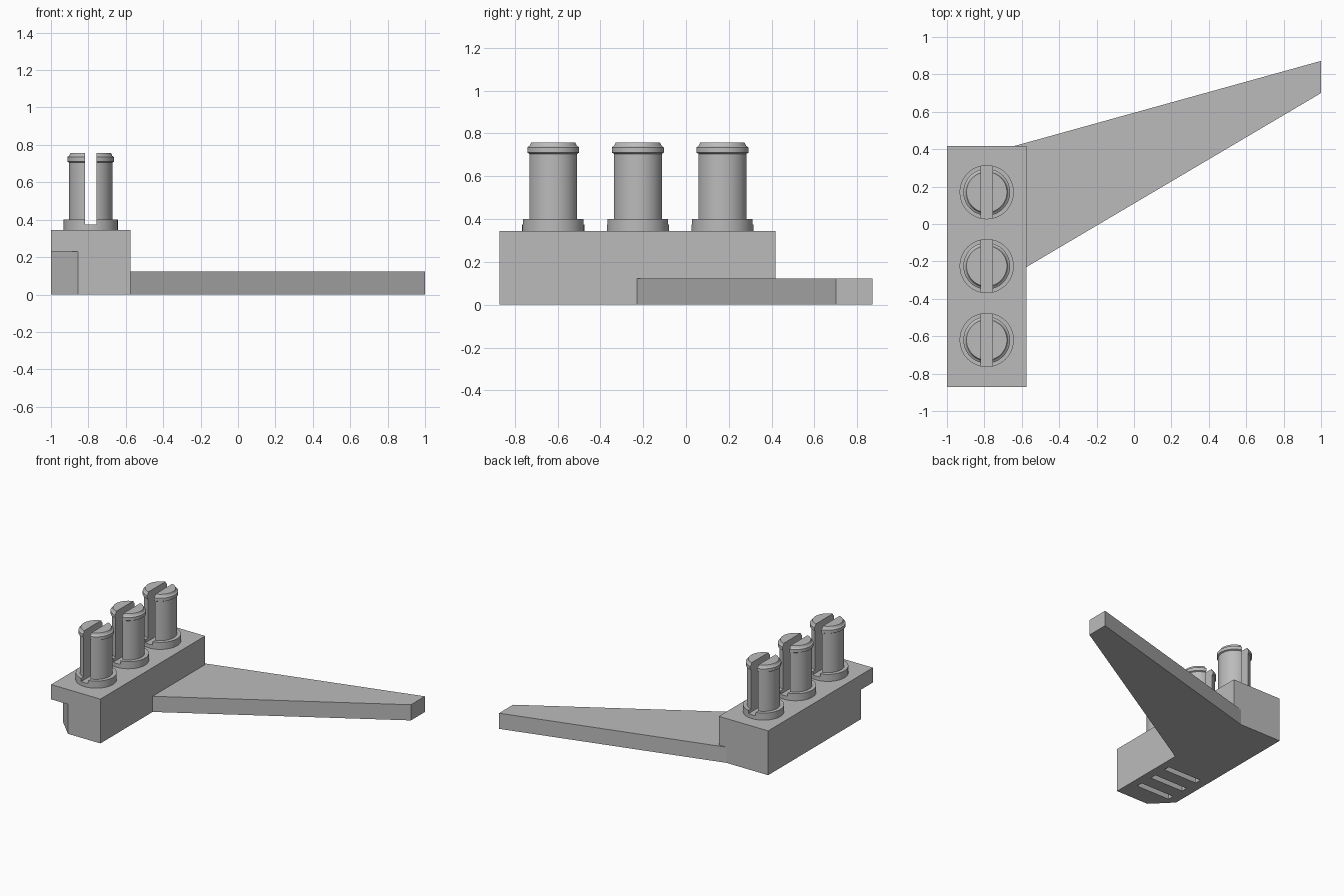
import bpy, bmesh, math

if "Cube" in bpy.data.objects:
    bpy.data.objects.remove(bpy.data.objects["Cube"], do_unlink=True)

GREY = (0.5, 0.5, 0.5, 1)
grey = bpy.data.materials.new("plain grey")
grey.use_nodes = True
grey.diffuse_color = GREY
grey.node_tree.nodes["Principled BSDF"].inputs["Base Color"].default_value = GREY


def finish(name, bm):
    bmesh.ops.recalc_face_normals(bm, faces=bm.faces)
    mesh = bpy.data.meshes.new(name)
    bm.to_mesh(mesh)
    bm.free()
    mesh.materials.append(grey)
    obj = bpy.data.objects.new(name, mesh)
    bpy.context.collection.objects.link(obj)
    return obj


def prism(name, outline, z0, z1):
    bm = bmesh.new()
    face = bm.faces.new([bm.verts.new((x, y, z0)) for x, y in outline])
    top = bmesh.ops.extrude_face_region(bm, geom=[face])["geom"]
    bmesh.ops.translate(bm, vec=(0, 0, z1 - z0),
                        verts=[v for v in top if isinstance(v, bmesh.types.BMVert)])
    return finish(name, bm)


def box(name, x0, x1, y0, y1, z0, z1):
    return prism(name, [(x0, y0), (x1, y0), (x1, y1), (x0, y1)], z0, z1)


def lathe(name, profile, cx, cy, sides=48):
    bm = bmesh.new()
    rings = []
    for r, z in profile:
        angles = [2 * math.pi * i / sides for i in range(sides)]
        rings.append([bm.verts.new((cx + r * math.cos(a), cy + r * math.sin(a), z))
                      for a in angles])
    for low, high in zip(rings, rings[1:]):
        for i in range(sides):
            j = (i + 1) % sides
            bm.faces.new((low[i], low[j], high[j], high[i]))
    bm.faces.new(rings[0])
    bm.faces.new(rings[-1])
    return finish(name, bm)


def activate(obj):
    bpy.ops.object.select_all(action="DESELECT")
    obj.select_set(True)
    bpy.context.view_layer.objects.active = obj


def cut(obj, cutter):
    mod = obj.modifiers.new("cut", "BOOLEAN")
    mod.operation = "DIFFERENCE"
    mod.solver = "EXACT"
    mod.object = cutter
    activate(obj)
    bpy.ops.object.modifier_apply(modifier=mod.name)
    bpy.data.objects.remove(cutter, do_unlink=True)


LEFT, RIGHT, FRONT, BACK = -1, -0.575, -0.872, 0.417
TOP = 0.345
MID = (LEFT + RIGHT) / 2

# Base block with an undercut chamfered corner
base = box("base_block", LEFT, RIGHT, FRONT, BACK, 0, TOP)
cut(base, prism("corner_cutter", [(LEFT - 0.145, FRONT), (LEFT, FRONT - 0.145),
                                  (LEFT + 0.145, FRONT), (LEFT, FRONT + 0.145)], -0.1, 0.23))

# Three slots in the underside
for y in (-0.40, -0.55, -0.70):
    cut(base, box("slot_cutter", MID - 0.14, MID + 0.15, y - 0.025, y + 0.025, -0.1, 0.1))

# Tapering side arm
prism("side_arm", [(RIGHT, -0.23), (1, 0.70), (1, 0.872), (-0.64, BACK), (RIGHT, BACK)], 0, 0.122)

# Split snap posts with a collar and a retaining lip
PROFILE = [(0.145, TOP), (0.145, 0.40), (0.116, 0.40), (0.116, 0.705), (0.125, 0.71),
           (0.125, 0.735), (0.115, 0.742), (0.108, 0.757)]
for name, y in (("front", -0.62), ("middle", -0.225), ("back", 0.17)):
    post = lathe(name + "_snap_post", PROFILE, MID, y)
    cut(post, box("split_cutter", MID - 0.03, MID + 0.03, y - 0.2, y + 0.2, 0.375, 0.9))
    activate(post)
    bpy.ops.object.shade_smooth_by_angle(angle=math.radians(25))
